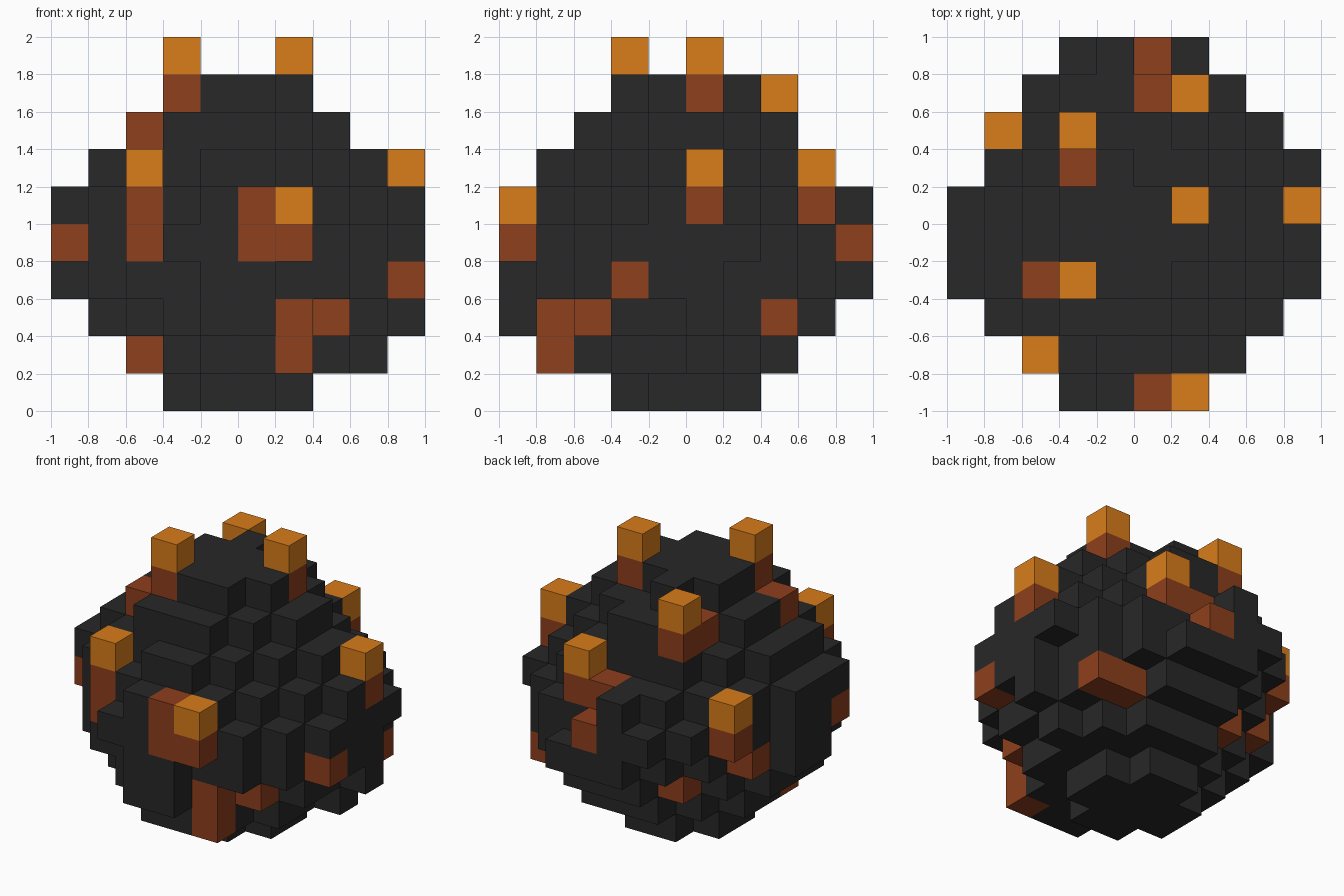
import bpy
import bmesh
from mathutils import Vector

cube = bpy.data.objects.get("Cube")
if cube:
    bpy.data.objects.remove(cube, do_unlink=True)

SIZE = 0.2  # edge of one block


def make_material(name, rgb):
    mat = bpy.data.materials.new(name)
    mat.use_nodes = True
    color = (*rgb, 1)
    mat.diffuse_color = color
    bsdf = next(n for n in mat.node_tree.nodes if n.type == 'BSDF_PRINCIPLED')
    bsdf.inputs["Base Color"].default_value = color
    bsdf.inputs["Roughness"].default_value = 0.9
    return mat


def cell(x, y, z):
    """Grid index of the block whose centre is at x, y, z."""
    return round((x + 0.9) / SIZE), round((y + 0.9) / SIZE), round((z - 0.1) / SIZE)


def in_ball(i, j, k):
    """Rounded ball whose upper part and back right corner step in diagonally."""
    dx, dy, dz = i - 4.5, j - 4.5, k - 4
    if dx * dx + dy * dy + 1.235 * dz * dz >= 23:
        return False
    stepped = (dz > 0 and (dx > 0 or dy > 0)) or (dz < 0 and dx < 0 and dy > 0)
    return not stepped or dz == 0 or abs(dx) + abs(dy) <= 6 - abs(dz)


blocks = {(i, j, k): "ball" for i in range(10) for j in range(10)
          for k in range(9) if in_ball(i, j, k)}

# Hollows in the back, the top and the front
for i in range(10):
    blocks.pop((i, 8, 6), None)
for gap in [(0.1, 0.9, 1.1), (0.3, 0.9, 0.9), (-0.9, 0.3, 0.9),
            (0.1, 0.3, 1.7), (-0.3, -0.7, 1.3)]:
    blocks.pop(cell(*gap), None)

# Dark bumps
for bump in [(-0.1, -0.7, 0.3), (0.1, -0.7, 0.3), (-0.1, -0.9, 0.5),
             (0.1, -0.9, 0.5), (0.7, 0.1, 0.3), (0.9, 0.1, 0.5),
             (-0.9, -0.3, 1.1), (0.3, 0.9, 0.7)]:
    blocks[cell(*bump)] = "ball"

# Orange tips, each on a brown stem
for x, y, z in [(0.3, -0.9, 1.1), (-0.5, -0.7, 1.3), (-0.3, -0.3, 1.9),
                (0.3, 0.1, 1.9), (0.9, 0.1, 1.3), (0.3, 0.7, 1.3),
                (-0.3, 0.5, 1.7), (-0.7, 0.5, 1.1)]:
    blocks[cell(x, y, z)] = "tips"
    blocks[cell(x, y, z - SIZE)] = "stems"

# Brown patches beside the stems and around the lower half
for patch in [(-0.5, -0.3, 1.5), (-0.5, -0.7, 0.9), (0.1, -0.9, 1.1),
              (0.1, -0.9, 0.9), (0.1, 0.7, 1.1), (0.1, 0.9, 0.9),
              (-0.3, 0.3, 1.5), (-0.7, 0.3, 0.7), (-0.9, -0.3, 0.9),
              (0.9, -0.3, 0.7), (0.3, -0.7, 0.5), (0.3, -0.7, 0.3),
              (0.5, -0.5, 0.5), (0.7, 0.5, 0.5), (0.5, 0.5, 0.5),
              (-0.5, -0.3, 0.3), (-0.3, 0.5, 0.5)]:
    blocks[cell(*patch)] = "stems"


def build(name, part, mat):
    """Join the exposed block faces of one part into an object."""
    bm = bmesh.new()
    for pos, kind in blocks.items():
        if kind != part:
            continue
        centre = Vector(((pos[0] - 4.5) * SIZE, (pos[1] - 4.5) * SIZE, (pos[2] + 0.5) * SIZE))
        for axis in range(3):
            for sign in (-1, 1):
                beside = list(pos)
                beside[axis] += sign
                if tuple(beside) in blocks:
                    continue
                n, u, v = Vector(), Vector(), Vector()
                n[axis] = sign
                u[(axis + 1) % 3] = 1
                v[(axis + 2) % 3] = sign
                corners = [n - u - v, n + u - v, n + u + v, n - u + v]
                bm.faces.new([bm.verts.new(centre + c * SIZE / 2) for c in corners])
    bmesh.ops.remove_doubles(bm, verts=bm.verts, dist=0.001)
    mesh = bpy.data.meshes.new(name)
    bm.to_mesh(mesh)
    bm.free()
    mesh.materials.append(mat)
    bpy.context.collection.objects.link(bpy.data.objects.new(name, mesh))


build("block_ball", "ball", make_material("charcoal", (0.021, 0.021, 0.021)))
build("stem_blocks", "stems", make_material("rust brown", (0.27, 0.05, 0.012)))
build("tip_blocks", "tips", make_material("amber orange", (0.69, 0.205, 0.01)))
